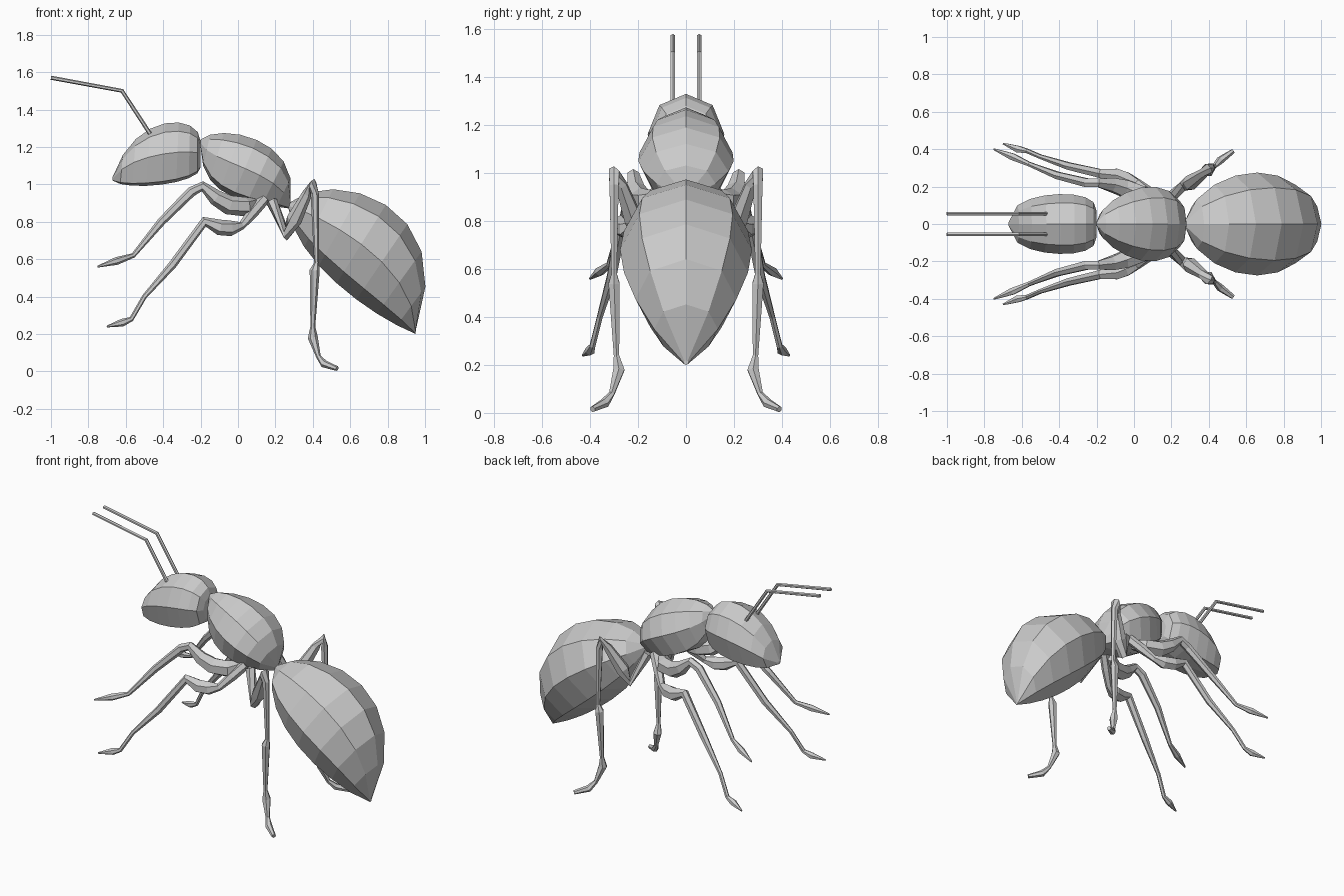
import bpy, bmesh, math
from mathutils import Vector

if "Cube" in bpy.data.objects:
    bpy.data.objects.remove(bpy.data.objects["Cube"])

shade = (0.6, 0.6, 0.6, 1)
grey = bpy.data.materials.new("plain grey")
grey.use_nodes = True
grey.diffuse_color = shade
grey.node_tree.nodes["Principled BSDF"].inputs["Base Color"].default_value = shade

# Limb radius at each kind of joint
radius = dict(feeler=0.011, hip=0.03, thigh=0.052, swell=0.042, knee=0.027,
              calf=0.022, shin=0.013, ankle=0.021, toe=0.005)


def skin(name, rings):
    """Join equal rings of points into one closed, flat-faced object."""
    bm = bmesh.new()
    loops = [[bm.verts.new(point) for point in ring] for ring in rings]
    count = len(loops[0])
    for a, b in zip(loops, loops[1:]):
        for i in range(count):
            j = (i + 1) % count
            bm.faces.new((a[i], a[j], b[j], b[i]))
    bm.faces.new(loops[0])
    bm.faces.new(loops[-1])
    bmesh.ops.recalc_face_normals(bm, faces=bm.faces)
    mesh = bpy.data.meshes.new(name)
    bm.to_mesh(mesh)
    bm.free()
    mesh.materials.append(grey)
    obj = bpy.data.objects.new(name, mesh)
    bpy.context.collection.objects.link(obj)


def oval(centre, u, v, sides, flatness=1):
    """Ring of points with half axes u and v; low flatness squares the underside."""
    ring = []
    for i in range(sides):
        angle = math.tau * i / sides
        c = math.cos(angle)
        if c < 0:
            c = -abs(c) ** flatness
        ring.append(centre + u * c + v * math.sin(angle))
    return ring


def bezier(controls, t):
    """Point on a smooth outline in the x-z plane."""
    points = [Vector((x, 0, z)) for x, z in controls]
    while len(points) > 1:
        points = [a.lerp(b, t) for a, b in zip(points, points[1:])]
    return points[0]


def body(name, back, belly, half_width, fullness, span=1, skew=1, flatness=1, steps=8):
    """Eight-sided segment between a back outline and a belly outline."""
    rings = []
    for i in range(steps + 1):
        t = i / steps
        top, low = bezier(back, t), bezier(belly, t)
        bulge = abs(math.sin(math.pi * t ** skew * span)) ** fullness
        side = Vector((0, half_width * bulge + 0.01, 0))
        rings.append(oval((top + low) / 2, (top - low) / 2, side, 8, flatness))
    skin(name, rings)


def limb(name, *joints):
    """Six-sided tube through named joints, built on both sides of the body."""
    for side, sign in (("left", 1), ("right", -1)):
        points = [Vector((x, y * sign, z)) for kind, x, y, z in joints]
        steps = [(b - a).normalized() for a, b in zip(points, points[1:])]
        rings = []
        for joint, point, before, after in zip(joints, points, steps[:1] + steps, steps + steps[-1:]):
            along = (before + after).normalized()
            u = along.cross(Vector((0, 1, 0))).normalized()
            r = radius[joint[0]]
            rings.append(oval(point, u * r, along.cross(u) * r, 6))
        skin(f"{name}_{side}", rings)


# Body segments
body("head",
     back=[(-0.67, 1.04), (-0.55, 1.4), (-0.2, 1.38), (-0.2, 1.23)],
     belly=[(-0.67, 1.02), (-0.6, 0.96), (-0.2, 1), (-0.2, 1.09)],
     half_width=0.15, fullness=0.5, span=0.95, flatness=0.3)
body("thorax",
     back=[(-0.2, 1.24), (-0.1, 1.33), (0.34, 1.25), (0.28, 0.92)],
     belly=[(-0.2, 1.2), (-0.2, 0.9), (0.1, 0.9), (0.28, 0.87)],
     half_width=0.19, fullness=0.7, skew=1.3, flatness=0.5)
body("abdomen",
     back=[(0.27, 0.9), (0.5, 1.1), (1.2, 0.9), (0.95, 0.22)],
     belly=[(0.27, 0.87), (0.3, 0.6), (0.7, 0.3), (0.95, 0.2)],
     half_width=0.265, fullness=0.8)

# Feelers
limb("antenna",
     ("feeler", -0.47, 0.055, 1.27),
     ("feeler", -0.62, 0.055, 1.5),
     ("feeler", -1, 0.055, 1.57))

# Legs, from hip to foot
limb("front_leg",
     ("hip", 0.1, 0.1, 0.9),
     ("thigh", 0.04, 0.16, 0.88),
     ("thigh", -0.05, 0.19, 0.89),
     ("swell", -0.12, 0.21, 0.93),
     ("knee", -0.19, 0.22, 0.99),
     ("knee", -0.25, 0.22, 0.96),
     ("calf", -0.41, 0.26, 0.8),
     ("shin", -0.56, 0.32, 0.62),
     ("ankle", -0.65, 0.36, 0.59),
     ("toe", -0.75, 0.4, 0.56))
limb("middle_leg",
     ("hip", 0.14, 0.12, 0.92),
     ("hip", 0.08, 0.17, 0.85),
     ("calf", 0.02, 0.22, 0.78),
     ("swell", -0.04, 0.24, 0.765),
     ("swell", -0.1, 0.26, 0.77),
     ("knee", -0.18, 0.27, 0.8),
     ("calf", -0.35, 0.31, 0.57),
     ("shin", -0.5, 0.36, 0.4),
     ("shin", -0.57, 0.39, 0.28),
     ("ankle", -0.62, 0.4, 0.26),
     ("toe", -0.7, 0.43, 0.24))
limb("hind_leg",
     ("hip", 0.18, 0.13, 0.91),
     ("hip", 0.26, 0.2, 0.73),
     ("swell", 0.3, 0.22, 0.81),
     ("knee", 0.37, 0.27, 0.95),
     ("hip", 0.4, 0.3, 1),
     ("calf", 0.41, 0.3, 0.95),
     ("shin", 0.42, 0.3, 0.58),
     ("knee", 0.41, 0.3, 0.54),
     ("shin", 0.4, 0.29, 0.24),
     ("knee", 0.4, 0.28, 0.18),
     ("shin", 0.43, 0.31, 0.08),
     ("ankle", 0.46, 0.34, 0.04),
     ("shin", 0.53, 0.39, 0.015))
